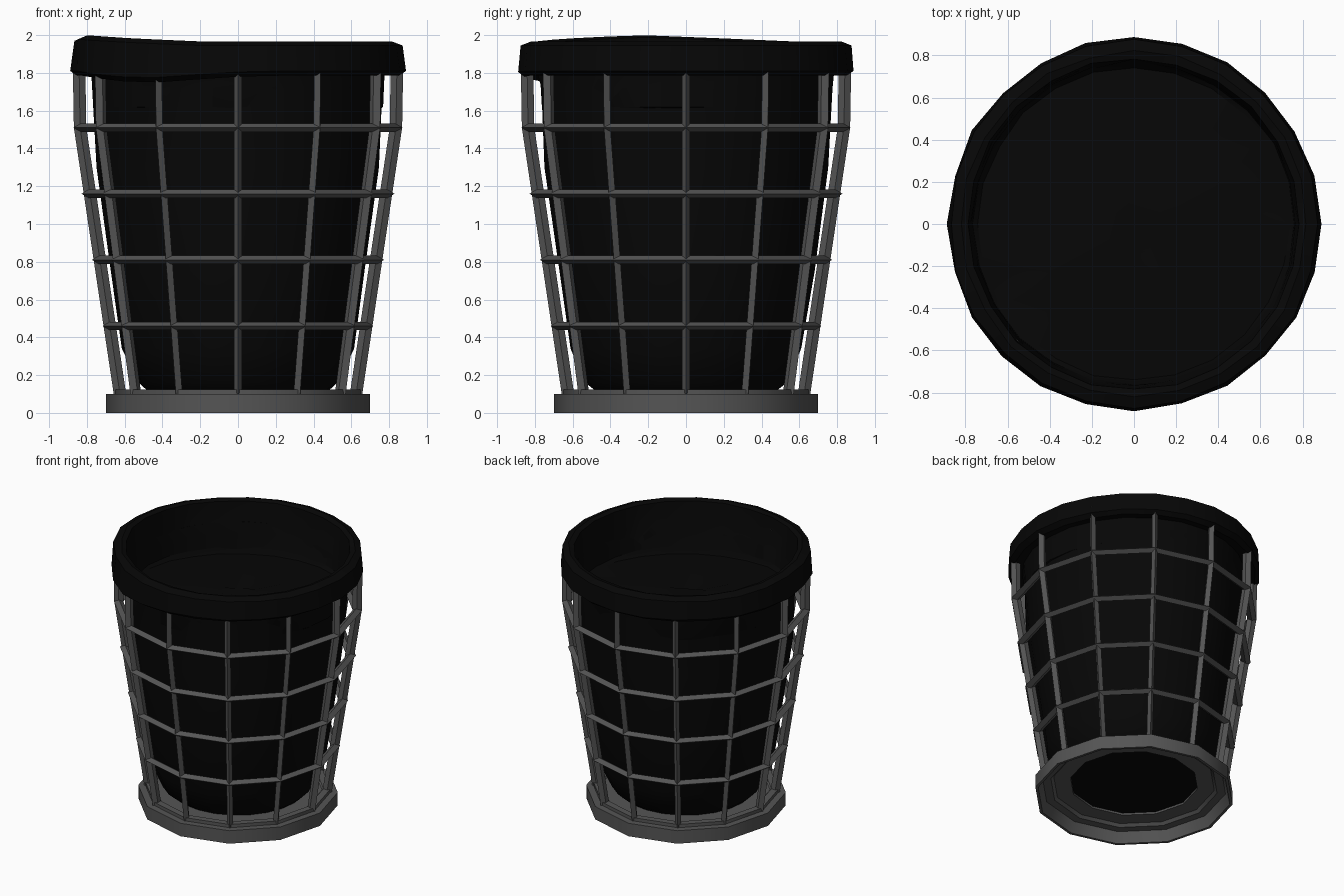
import bpy, bmesh, random
from math import sin, cos, pi, radians

if "Cube" in bpy.data.objects:
    bpy.data.objects.remove(bpy.data.objects["Cube"])

random.seed(4)


def material(name, v):
    m = bpy.data.materials.new(name)
    m.diffuse_color = (v, v, v, 1)
    m.use_nodes = True
    m.node_tree.nodes["Principled BSDF"].inputs["Base Color"].default_value = m.diffuse_color
    return m


METAL = material("dark_metal", 0.09)
PLASTIC = material("black_plastic", 0.002)


def finish(name, bm, mat, smooth=0):
    bmesh.ops.recalc_face_normals(bm, faces=bm.faces)
    me = bpy.data.meshes.new(name)
    bm.to_mesh(me)
    bm.free()
    me.materials.append(mat)
    ob = bpy.data.objects.new(name, me)
    bpy.context.collection.objects.link(ob)
    if smooth:
        bpy.ops.object.select_all(action='DESELECT')
        ob.select_set(True)
        bpy.context.view_layer.objects.active = ob
        bpy.ops.object.shade_smooth_by_angle(angle=radians(smooth))
    return ob


def lathe(name, profile, sides, mat, closed=False, caps=False, warp=None, smooth=0):
    """Spin (r, z) points around z; warp(i, r, z, angle) may disturb them."""
    bm = bmesh.new()
    rings = []
    for i, (r, z) in enumerate(profile):
        ring = []
        for k in range(sides):
            a = 2 * pi * k / sides
            rr, zz = warp(i, r, z, a) if warp else (r, z)
            ring.append(bm.verts.new((rr * cos(a), rr * sin(a), zz)))
        rings.append(ring)
    pairs = list(zip(rings, rings[1:]))
    if closed:
        pairs.append((rings[-1], rings[0]))
    for p, q in pairs:
        for k in range(sides):
            n = (k + 1) % sides
            bm.faces.new((p[k], p[n], q[n], q[k]))
    if caps:
        bm.faces.new(rings[0])
        bm.faces.new(rings[-1])
    return finish(name, bm, mat, smooth)


# Twelve-sided base: thin skirt with a recessed plate and a round hole
lathe("base", [(0.70, 0), (0.70, 0.10), (0.65, 0.10), (0.65, 0.125), (0.60, 0.125),
               (0.59, 0.115), (0.45, 0.115), (0.45, 0.10), (0.57, 0.10),
               (0.59, 0.08), (0.65, 0.08), (0.68, 0)], 12, METAL, closed=True, smooth=35)

# Horizontal wire hoops with a diamond section; the top one hides under the bag
for n, (r, z) in enumerate([(0.684, 0.46), (0.740, 0.81), (0.795, 1.16),
                            (0.838, 1.51), (0.842, 1.86)]):
    lathe(f"hoop_{n + 1}", [(r + 0.033, z), (r, z + 0.022), (r - 0.033, z), (r, z - 0.022)],
          12, METAL, closed=True)

# Upright wires, bent to vertical near the top
path = [(0.625, 0.10), (0.836, 1.51), (0.842, 1.86)]
for n in range(12):
    a = radians(30 * n)
    bm = bmesh.new()
    rows = []
    for r, z in path:
        row = []
        for dr, dt in ((0.033, 0), (0, 0.021), (-0.033, 0), (0, -0.021)):
            row.append(bm.verts.new(((r + dr) * cos(a) - dt * sin(a),
                                     (r + dr) * sin(a) + dt * cos(a), z)))
        rows.append(row)
    for p, q in zip(rows, rows[1:]):
        for k in range(4):
            m = (k + 1) % 4
            bm.faces.new((p[k], p[m], q[m], q[k]))
    bm.faces.new(rows[0])
    bm.faces.new(rows[-1])
    finish(f"upright_{n + 1}", bm, METAL)


# Bin bag: body, fold over the rim, inner wall and lumpy filling
def crumple(i, r, z, a):
    d = abs((a - radians(197) + pi) % (2 * pi) - pi)
    bump = max(0, 1 - d / radians(60))
    d2 = abs((a - radians(235) + pi) % (2 * pi) - pi)
    sag = max(0, 1 - d2 / radians(40))
    if i > 0:
        r += random.uniform(-0.006, 0.006)
    if i in (6, 7, 8):
        z -= 0.04 * sag
    elif i in (9, 10, 11):
        z += 0.034 * bump
    elif i >= 13:
        z += 0.025 * sin(2 * a + 0.6)
    return r, z


bag = [(0.48, 0.118), (0.53, 0.16), (0.61, 0.34), (0.675, 0.75), (0.75, 1.3),
       (0.77, 1.72), (0.78, 1.80), (0.85, 1.785), (0.884, 1.81), (0.872, 1.945),
       (0.82, 1.966), (0.785, 1.955), (0.765, 1.62), (0.74, 1.59), (0.45, 1.60),
       (0.15, 1.60)]
lathe("bin_bag", bag, 24, PLASTIC, caps=True, warp=crumple, smooth=30)
